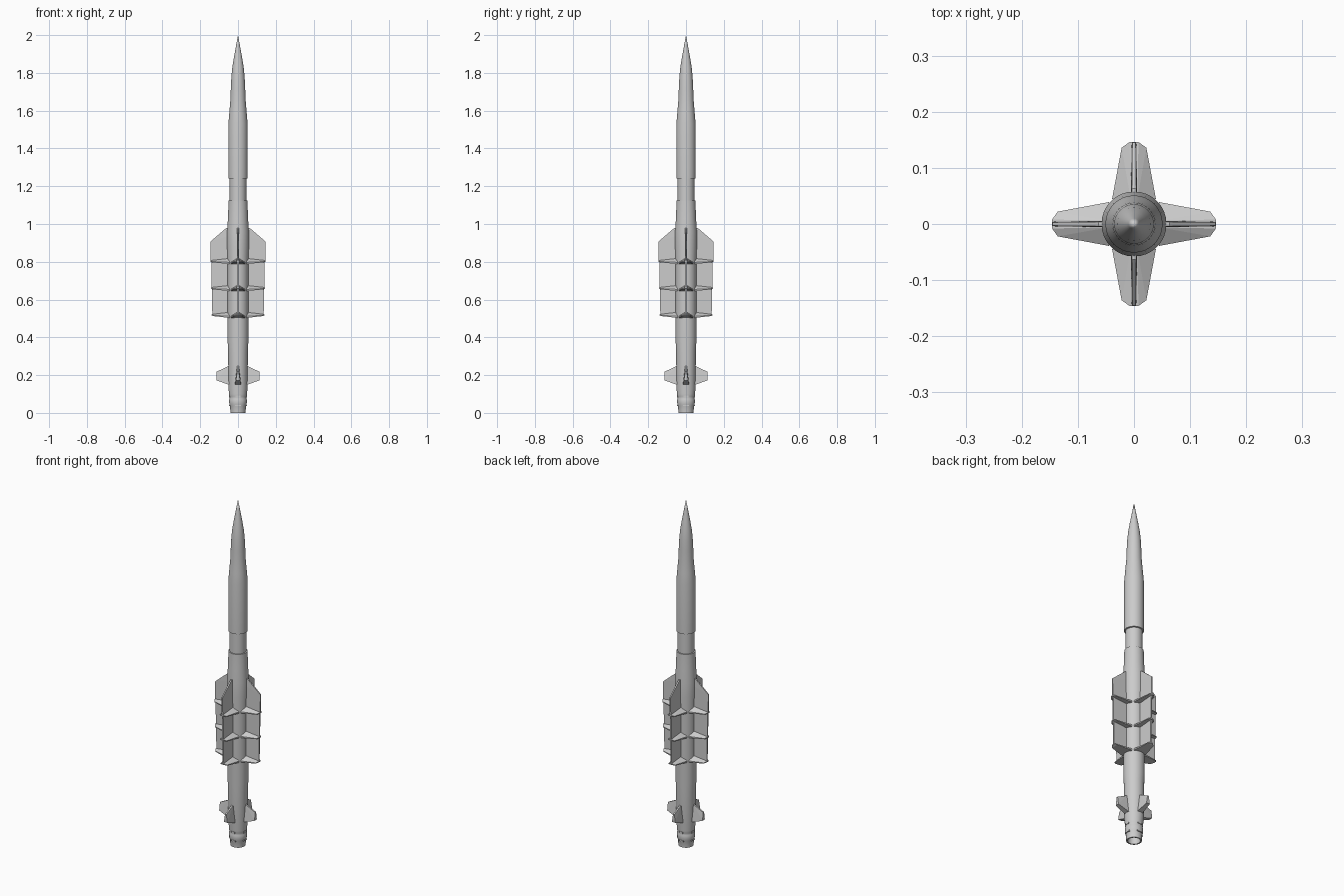
import bpy, bmesh
from math import pi, radians
from mathutils import Matrix

if "Cube" in bpy.data.objects:
    bpy.data.objects.remove(bpy.data.objects["Cube"])


def finish(bm, name, smooth=False):
    bmesh.ops.recalc_face_normals(bm, faces=bm.faces)
    me = bpy.data.meshes.new(name)
    bm.to_mesh(me)
    bm.free()
    ob = bpy.data.objects.new(name, me)
    bpy.context.collection.objects.link(ob)
    if smooth:
        bpy.context.view_layer.objects.active = ob
        ob.select_set(True)
        bpy.ops.object.shade_smooth_by_angle(angle=radians(25))
        ob.select_set(False)
    return ob


def lathe(name, profile, steps=32):
    bm = bmesh.new()
    vs = [bm.verts.new((r, 0, z)) for r, z in profile]
    es = [bm.edges.new(p) for p in zip(vs, vs[1:])]
    bmesh.ops.spin(bm, geom=vs + es, cent=(0, 0, 0), axis=(0, 0, 1),
                   angle=2 * pi, steps=steps, use_duplicate=False)
    bmesh.ops.remove_doubles(bm, verts=bm.verts, dist=1e-5)
    return finish(bm, name, True)


def radial_hulls(name, solids):
    """Convex solids given as (x, half_width, z) points, mirrored in y, on all four sides."""
    for i in range(4):
        bm = bmesh.new()
        for pts in solids:
            vs = [bm.verts.new((x, s * w, z)) for x, w, z in pts
                  for s in ((-1, 1) if w else (1,))]
            res = bmesh.ops.convex_hull(bm, input=vs)
            bad = [v for v in res["geom_interior"] if isinstance(v, bmesh.types.BMVert)]
            if bad:
                bmesh.ops.delete(bm, geom=bad, context='VERTS')
        bmesh.ops.dissolve_limit(bm, angle_limit=radians(1), verts=bm.verts, edges=bm.edges)
        bm.transform(Matrix.Rotation(i * pi / 2, 4, 'Z'))
        finish(bm, f"{name}_{i + 1}")


# Nose and front section
lathe("nose_section", [(0, 2.0), (0.010, 1.945), (0.021, 1.885), (0.030, 1.83),
                       (0.035, 1.78), (0.038, 1.72), (0.040, 1.66), (0.046, 1.59),
                       (0.051, 1.53), (0.051, 1.242), (0.044, 1.24), (0, 1.24)])

# Main body with hollow exhaust
lathe("main_body", [(0, 1.245), (0.044, 1.245), (0.044, 1.125), (0.050, 1.125),
                    (0.053, 1.03), (0.058, 0.96), (0.058, 0.88), (0.055, 0.80),
                    (0.055, 0.38), (0.052, 0.33), (0.051, 0.13), (0.047, 0.10),
                    (0.047, 0.09), (0.045, 0.085), (0.045, 0.075), (0.047, 0.07),
                    (0.046, 0.045), (0.042, 0.035), (0.040, 0.0), (0.033, 0.0),
                    (0.028, 0.05), (0, 0.06)])

# Long wings: thin blade in three sections
T = 0.006
blade_top = [(0.04, T, 0.80), (0.04, T, 0.94), (0.063, 0.004, 0.978),
             (0.145, 0.003, 0.908), (0.145, 0.004, 0.80), (0.04, 0.004, 0.978)]
blade_mid = [(0.04, T, 0.80), (0.141, 0.004, 0.80), (0.139, 0.004, 0.66), (0.04, T, 0.66)]
blade_low = [(0.04, T, 0.66), (0.138, 0.004, 0.66), (0.136, 0.004, 0.515), (0.04, T, 0.515)]
radial_hulls("wing", [blade_top, blade_mid, blade_low])


# Wedge ribs crossing each wing
def rib(z, tip):
    return [(0.045, 0.006, z + 0.015), (0.045, 0.039, z - 0.006), (0.045, 0.039, z - 0.015),
            (0.045, 0.006, z - 0.015), (tip - 0.010, 0.022, z - 0.002),
            (tip - 0.010, 0.022, z - 0.006), (tip, 0.008, z + 0.004), (tip, 0.008, z - 0.002)]


radial_hulls("wing_rib", [rib(0.803, 0.146), rib(0.66, 0.143), rib(0.518, 0.139)])

# Tail fins: wedges thickest at the trailing edge
radial_hulls("tail_fin", [[(0.04, 0.005, 0.25), (0.052, 0.005, 0.247), (0.113, 0.004, 0.218),
                           (0.113, 0.011, 0.172), (0.052, 0.016, 0.150), (0.04, 0.016, 0.147)]])

# Small lugs around the tail
radial_hulls("tail_lug", [[(x, 0.015, z) for x in (0.036, 0.047) for z in (0.036, 0.043)],
                          [(x, 0.012, z) for x in (0.040, 0.048) for z in (0.082, 0.093)]])
